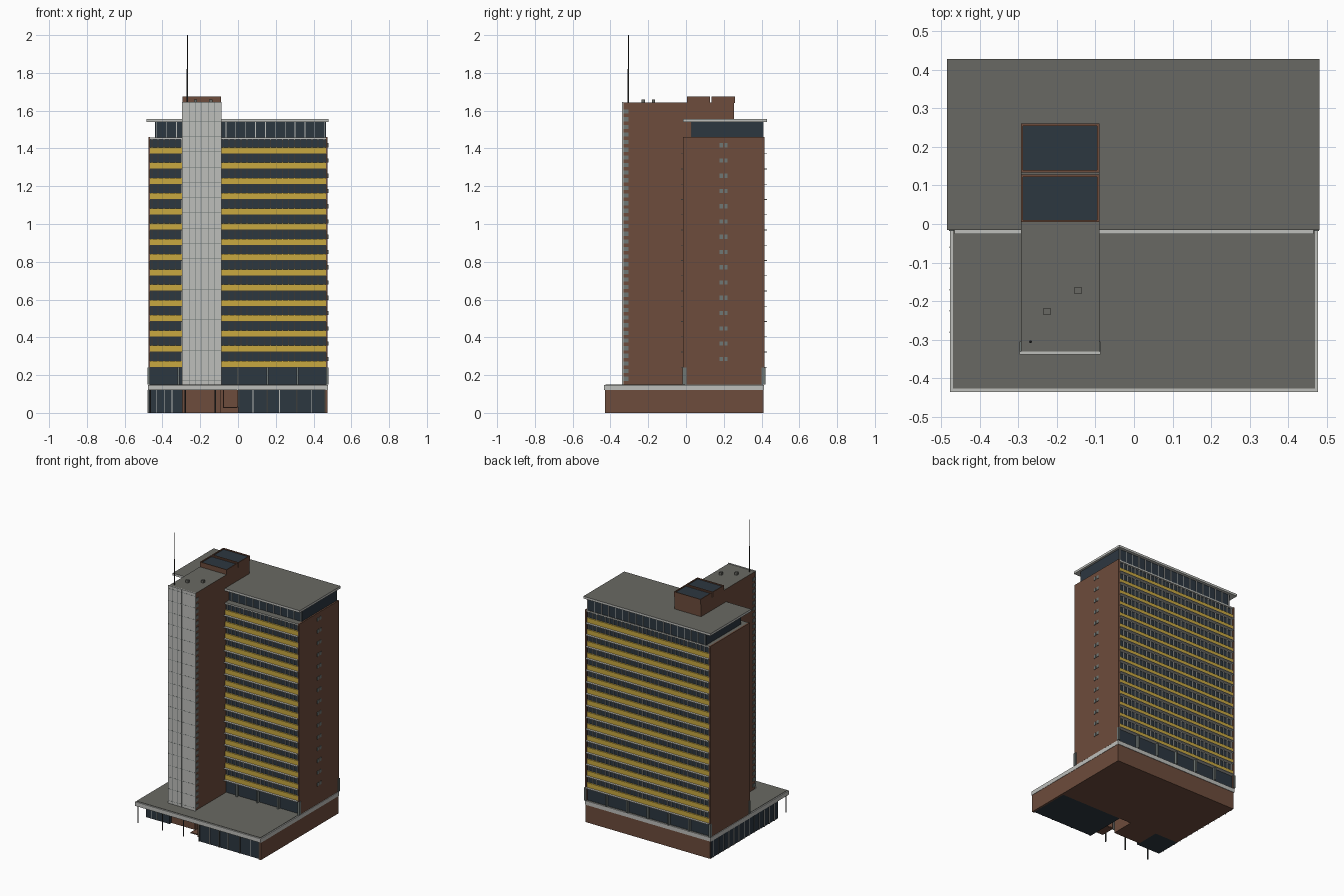
import bpy, bmesh
from mathutils import Vector

cube = bpy.data.objects.get("Cube")
if cube:
    bpy.data.objects.remove(cube)


def material(name, hex_code):
    srgb = [int(hex_code[i:i + 2], 16) / 255 for i in (0, 2, 4)]
    col = [c / 12.92 if c <= 0.04 else ((c + 0.055) / 1.055) ** 2.4 for c in srgb] + [1]
    m = bpy.data.materials.new(name)
    m.use_nodes = True
    m.diffuse_color = col
    m.node_tree.nodes["Principled BSDF"].inputs["Base Color"].default_value = col
    return m


BRICK = material("brown brick", "6d4c3c")
GLASS = material("dark glass", "2c3740")
YELLOW = material("yellow panel", "c8a840")
LIGHT = material("light concrete", "bebfbb")
ROOF = material("roof grey", "696963")
STEEL = material("dark steel", "3b3d3c")
PIER = material("grey pier", "6f7775")


def boxes(name, mat, items, top=None):
    """One object from (x0, x1, y0, y1, z0, z1) boxes; top recolours upward faces."""
    bm = bmesh.new()
    for x0, x1, y0, y1, z0, z1 in items:
        verts = bmesh.ops.create_cube(bm, size=1)["verts"]
        lo, hi = Vector((x0, y0, z0)), Vector((x1, y1, z1))
        for v in verts:
            v.co = [(a + b) / 2 + c * (b - a) for a, b, c in zip(lo, hi, v.co)]
    bm.normal_update()
    me = bpy.data.meshes.new(name)
    me.materials.append(mat)
    if top:
        me.materials.append(top)
        for f in bm.faces:
            f.material_index = int(f.normal.z > 0.5)
    bm.to_mesh(me)
    bm.free()
    ob = bpy.data.objects.new(name, me)
    bpy.context.collection.objects.link(ob)
    return ob


def rod(name, mat, x, y, z0, z1, r):
    bpy.ops.mesh.primitive_cylinder_add(vertices=8, radius=r, depth=z1 - z0,
                                        location=(x, y, (z0 + z1) / 2))
    ob = bpy.context.object
    ob.name = name
    ob.data.materials.append(mat)


W = 0.475            # half width
FLOORS, BASE, PITCH = 15, 0.243, 0.0808
levels = [BASE + PITCH * i for i in range(FLOORS)]
BAY = 0.157

# Podium
boxes("podium_rear", BRICK, [(-W + 0.004, W, -0.14, 0.41, 0, 0.12)])
boxes("podium_side_wall", BRICK, [(W - 0.012, W, -0.43, -0.14, 0, 0.12)])
boxes("podium_shop_right", GLASS, [(0, W - 0.012, -0.422, -0.14, 0, 0.12)])
boxes("podium_shop_left", GLASS, [(-W + 0.002, -0.295, -0.32, -0.14, 0, 0.12)])
boxes("podium_side_glazing", GLASS, [(-W, -W + 0.004, -0.32, 0.405, 0.005, 0.12)])
boxes("entrance_core", BRICK, [(-0.295, -0.09, -0.3, -0.14, 0, 0.12)])
boxes("entrance_frame", BRICK, [(-0.08, -0.074, -0.36, -0.3, 0.03, 0.12),
                                (-0.006, 0, -0.43, -0.3, 0.03, 0.12),
                                (-0.08, 0, -0.4, -0.3, 0.025, 0.032)])
boxes("podium_mullions", LIGHT,
      [(x - 0.002, x + 0.002, -0.425, -0.42, 0, 0.12) for x in (0.08, 0.22, 0.39)]
      + [(x - 0.002, x + 0.002, -0.323, -0.318, 0, 0.12) for x in (-0.43, -0.39, -0.35)]
      + [(-W - 0.003, -W, y - 0.002, y + 0.002, 0, 0.12)
         for y in [-0.28 + 0.055 * i for i in range(13)]])
boxes("podium_piers", STEEL,
      [(x - 0.004, x + 0.004, -0.427, -0.42, 0, 0.12) for x in (0.004, 0.155, 0.31, 0.46)])
for px in (-0.465, -0.28, -0.12):
    rod("canopy_column", STEEL, px, -0.42, 0, 0.12, 0.004)
boxes("podium_slab", LIGHT, [(-W - 0.002, W + 0.002, -0.435, 0.413, 0.12, 0.148)])
boxes("podium_roof", ROOF, [(-W + 0.006, W - 0.006, -0.426, 0.405, 0.147, 0.151)])

# Main slab: glass body between solid brick ends
boxes("main_glazing", GLASS, [(-W + 0.008, W - 0.008, 0, 0.402, 0.15, 1.455)])
boxes("end_walls", BRICK, [(-W, -W + 0.01, -0.015, 0.415, 0.15, 1.46),
                           (W - 0.01, W, -0.015, 0.415, 0.15, 1.46)])
boxes("terrace", LIGHT, [(-W + 0.002, W - 0.002, -0.014, 0.414, 1.448, 1.458)], top=ROOF)
boxes("end_windows", PIER, [(W, W + 0.003, y, y + 0.018, z + 0.032, z + 0.054)
                            for z in levels for y in (0.177, 0.203)])


def both_sides(depth_in, depth_out):
    """Y ranges on the front and back facades, measured outward from the glass."""
    return [(-depth_out, -depth_in), (0.402 + depth_in, 0.402 + depth_out)]


span = W - 0.01
boxes("spandrel_panels", YELLOW, [(-span, span, a, b, z, z + 0.032)
                                  for a, b in both_sides(-0.002, 0.01) for z in levels])
boxes("sun_ledges", LIGHT, [(-span, span, a, b, z - 0.004, z)
                            for a, b in both_sides(-0.002, 0.026) for z in levels])
boxes("facade_mullions", LIGHT,
      [(x - 0.0022, x + 0.0022, a, b, z + 0.032, z + PITCH - 0.004)
       for a, b in both_sides(-0.002, 0.008) for z in levels
       for x in [BAY / 5 * (i + 0.5) for i in range(-15, 15)]])
boxes("lower_storey_piers", PIER,
      [(x - 0.005, x + 0.005, a, b, 0.15, 0.24)
       for a, b in both_sides(-0.002, 0.018) for x in [BAY * i for i in range(-3, 4)]])
boxes("lower_storey_corners", PIER, [(s * W - 0.004, s * W + 0.004, a, b, 0.15, 0.24)
                                     for s in (-1, 1) for a, b in both_sides(0.004, 0.018)])

# Recessed top storey and its roof
boxes("penthouse", GLASS, [(-0.44, 0.465, 0.03, 0.408, 1.458, 1.54)])
boxes("penthouse_mullions", LIGHT,
      [(x - 0.002, x + 0.002, a, b, 1.458, 1.54)
       for a, b in ((0.026, 0.031), (0.407, 0.411))
       for x in [-0.43 + 0.0523 * i for i in range(18)]])
boxes("main_roof", LIGHT, [(-0.485, 0.48, -0.016, 0.428, 1.54, 1.555)], top=ROOF)

# Service tower
TX0, TX1 = -0.293, -0.09
boxes("service_tower", BRICK, [(TX0, TX1, -0.33, 0.255, 0.15, 1.642)], top=ROOF)
boxes("tower_front", LIGHT, [(TX0 - 0.003, TX1 + 0.003, -0.338, -0.33, 0.15, 1.645)])
rows = [0.17 + PITCH / 2 * i for i in range(37)]
cols = [TX0 + (TX1 - TX0) * i / 6 for i in range(1, 6)]
boxes("tower_seams", PIER,
      [(x - 0.0012, x + 0.0012, -0.3385, -0.337, 0.15, 1.643) for x in cols]
      + [(TX0, TX1, -0.3385, -0.337, z - 0.001, z + 0.001) for z in rows[::2]])
boxes("tower_side_windows", PIER, [(a, b, -0.33, -0.304, z, z + 0.022)
                                   for z in rows[:-1]
                                   for a, b in ((TX0 - 0.003, TX0), (TX1, TX1 + 0.003))])

# Rooftop plant with two skylights
frames, panes = [], []
for y0, y1 in ((0.005, 0.128), (0.134, 0.26)):
    frames += [(TX0, TX1, y0, y0 + 0.006, 1.64, 1.675), (TX0, TX1, y1 - 0.006, y1, 1.64, 1.675),
               (TX0, TX0 + 0.006, y0, y1, 1.64, 1.675), (TX1 - 0.006, TX1, y0, y1, 1.64, 1.675)]
    panes.append((TX0 + 0.006, TX1 - 0.006, y0 + 0.006, y1 - 0.006, 1.64, 1.668))
boxes("skylight_frames", BRICK, frames)
boxes("skylight_panes", GLASS, panes)
boxes("roof_vents", ROOF, [(x - 0.009, x + 0.009, y - 0.009, y + 0.009, 1.64, 1.66)
                           for x, y in ((-0.145, -0.172), (-0.225, -0.227))])
rod("antenna_base", STEEL, -0.268, -0.305, 1.64, 1.82, 0.004)
rod("antenna_tip", STEEL, -0.268, -0.305, 1.82, 2.0, 0.002)
